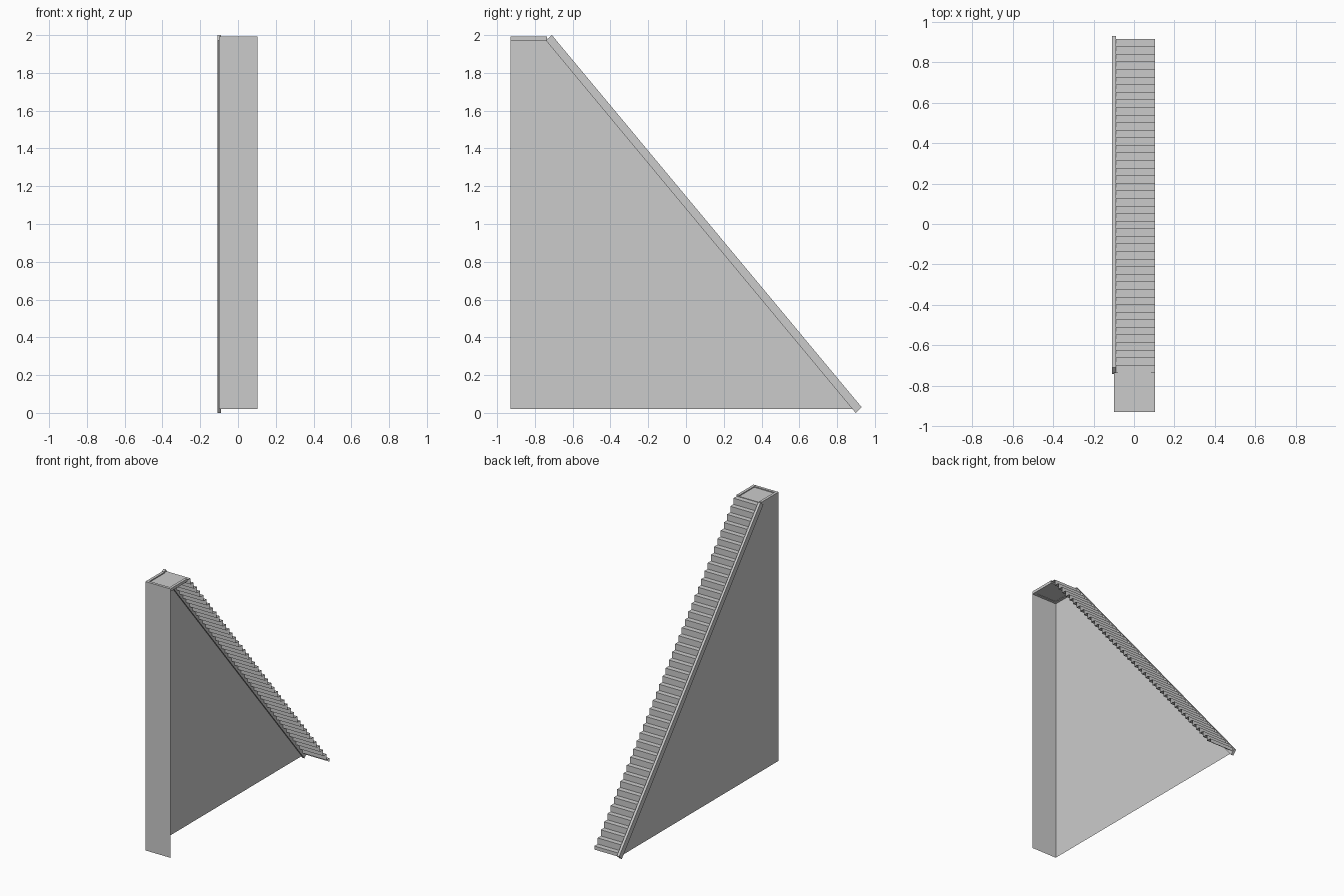
import bpy
import bmesh

cube = bpy.data.objects.get("Cube")
if cube:
    bpy.data.objects.remove(cube, do_unlink=True)

grey = bpy.data.materials.new("plain grey")
grey.use_nodes = True
GREY = (0.6, 0.6, 0.6, 1)
grey.diffuse_color = GREY
grey.node_tree.nodes["Principled BSDF"].inputs["Base Color"].default_value = GREY


def finish(name, bm):
    mesh = bpy.data.meshes.new(name)
    bm.to_mesh(mesh)
    bm.free()
    mesh.materials.append(grey)
    obj = bpy.data.objects.new(name, mesh)
    bpy.context.collection.objects.link(obj)
    return obj


def side_sheet(name, outline, x, thick=0.0):
    """Flat y-z outline at x, optionally extruded toward +x."""
    bm = bmesh.new()
    face = bm.faces.new([bm.verts.new((x, y, z)) for y, z in outline])
    if thick:
        geom = bmesh.ops.extrude_face_region(bm, geom=[face], use_keep_orig=True)["geom"]
        verts = [g for g in geom if isinstance(g, bmesh.types.BMVert)]
        bmesh.ops.translate(bm, verts=verts, vec=(thick, 0, 0))
    bmesh.ops.recalc_face_normals(bm, faces=bm.faces)
    return finish(name, bm)


def swept_line(name, points, x0, x1):
    """Thin sheet made by sweeping a y-z line across the width."""
    bm = bmesh.new()
    rows = [[bm.verts.new((x, y, z)) for x in (x0, x1)] for y, z in points]
    for a, b in zip(rows, rows[1:]):
        bm.faces.new((a[0], a[1], b[1], b[0]))
    return finish(name, bm)


def box(name, x, y, z):
    bm = bmesh.new()
    bmesh.ops.create_cube(bm, size=1)
    for v in bm.verts:
        v.co = [lo + (c + 0.5) * (hi - lo) for c, (lo, hi) in zip(v.co, (x, y, z))]
    return finish(name, bm)


LEFT, RIGHT = -0.1, 0.103
FRONT, LANDING = -0.93, -0.735

# Thin walls: the +x side stays open
swept_line("front_wall", [(FRONT, 0.02), (FRONT, 1.99)], LEFT, RIGHT)
side_sheet("side_wall", [(FRONT, 0.02), (0.888, 0.02), (LANDING, 1.975),
                         (LANDING, 1.985), (FRONT, 1.985)], LEFT)

# Sloping stringer along the closed side
side_sheet("stringer", [(-0.742, 1.972), (-0.71, 2.0), (0.93, 0.03), (0.898, 0.0)],
           -0.108, 0.018)

# Folded sheet of risers and treads
STEPS = 44
run, rise = 1.65 / STEPS, 0.045
points = [(0.915, 0.02)]
for k in range(STEPS):
    y, z = 0.915 - k * run, 0.046 + k * rise
    points += [(y, z), (y - run, z)]
swept_line("steps", points, -0.09, RIGHT)

# Landing plate with a low raised rim
RIM = 0.02
box("landing", (LEFT, RIGHT), (FRONT, LANDING), (1.975, 1.985))
for name, x in (("left", (RIGHT - RIM, RIGHT)), ("right", (LEFT, LEFT + RIM))):
    box("landing_rim_" + name, x, (FRONT, LANDING), (1.972, 1.992))
box("landing_rim_front", (LEFT, RIGHT), (FRONT, FRONT + RIM), (1.972, 1.992))
